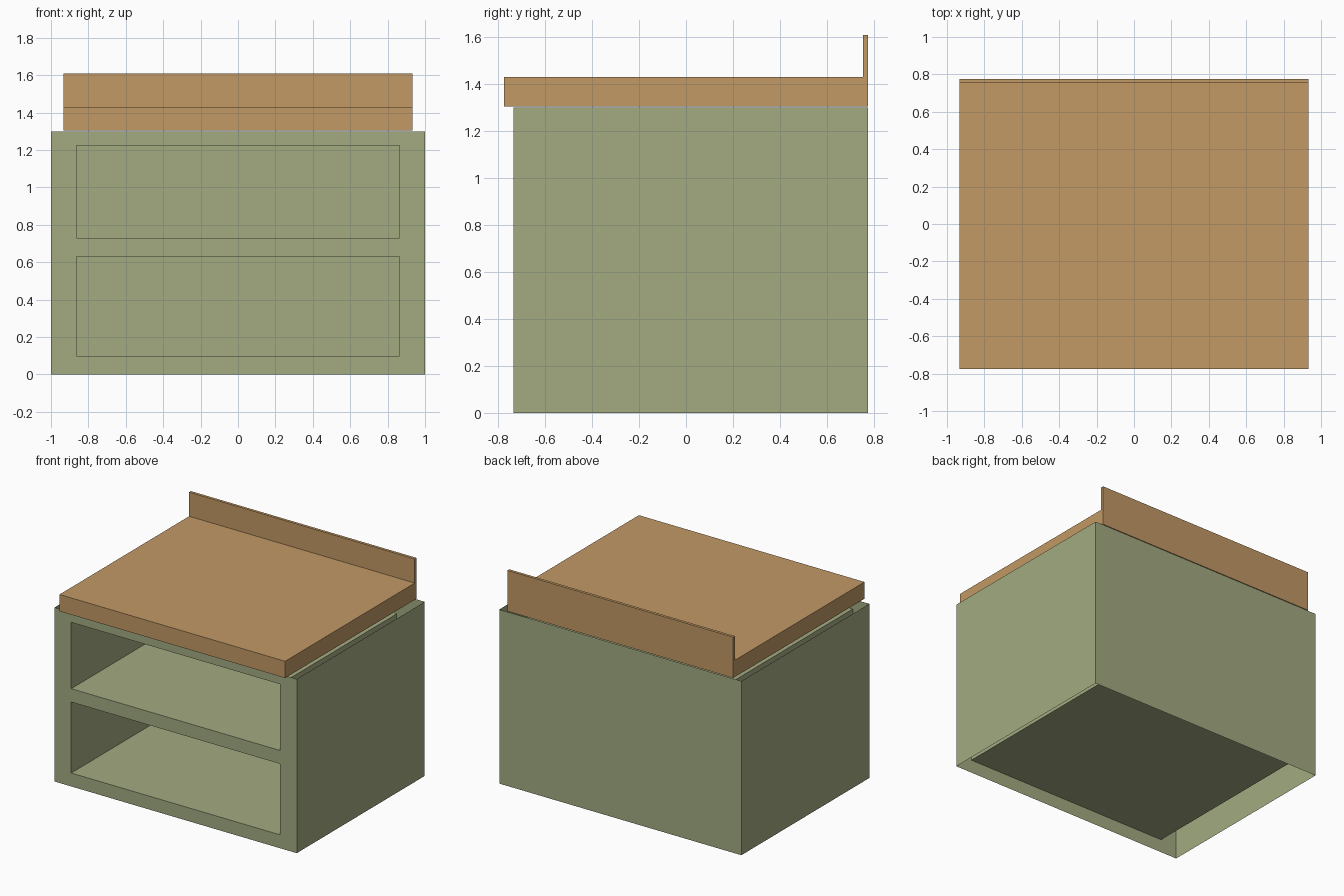
import bpy, bmesh

if "Cube" in bpy.data.objects:
    bpy.data.objects.remove(bpy.data.objects["Cube"])


def material(name, color):
    m = bpy.data.materials.new(name)
    m.diffuse_color = (*color, 1)
    m.use_nodes = True
    m.node_tree.nodes["Principled BSDF"].inputs["Base Color"].default_value = m.diffuse_color
    return m


green = material("sage green", (0.366, 0.407, 0.220))
wood = material("light wood", (0.539, 0.319, 0.130))


def finish(name, bm, mat):
    bmesh.ops.remove_doubles(bm, verts=bm.verts, dist=1e-5)
    bmesh.ops.recalc_face_normals(bm, faces=bm.faces)
    mesh = bpy.data.meshes.new(name)
    bm.to_mesh(mesh)
    bm.free()
    mesh.materials.append(mat)
    obj = bpy.data.objects.new(name, mesh)
    bpy.context.collection.objects.link(obj)
    return obj


def quad(bm, *pts):
    bm.faces.new([bm.verts.new(p) for p in pts])


FRONT, BACK, TOP = -0.735, 0.775, 1.30
SHELF_BACK = 0.645
xs = [-1, -0.863, 0.863, 1]
zs = [0, 0.10, 0.63, 0.73, 1.225, TOP]

# Cabinet: thin walls, open above and below, with two recessed compartments
bm = bmesh.new()
for i in range(3):
    for j in range(5):
        x0, x1, z0, z1 = xs[i], xs[i + 1], zs[j], zs[j + 1]
        if i == 1 and j in (1, 3):
            a, b = FRONT, SHELF_BACK
            quad(bm, (x0, b, z0), (x1, b, z0), (x1, b, z1), (x0, b, z1))
            quad(bm, (x0, a, z0), (x1, a, z0), (x1, b, z0), (x0, b, z0))
            quad(bm, (x0, b, z1), (x1, b, z1), (x1, a, z1), (x0, a, z1))
            quad(bm, (x0, a, z0), (x0, b, z0), (x0, b, z1), (x0, a, z1))
            quad(bm, (x1, b, z0), (x1, a, z0), (x1, a, z1), (x1, b, z1))
        else:
            quad(bm, (x0, FRONT, z0), (x1, FRONT, z0), (x1, FRONT, z1), (x0, FRONT, z1))
# Outer side and back walls share the vertices of the front grid
for j in range(5):
    z0, z1 = zs[j], zs[j + 1]
    quad(bm, (1, FRONT, z0), (1, BACK, z0), (1, BACK, z1), (1, FRONT, z1))
    quad(bm, (1, BACK, z0), (-1, BACK, z0), (-1, BACK, z1), (1, BACK, z1))
    quad(bm, (-1, BACK, z0), (-1, FRONT, z0), (-1, FRONT, z1), (-1, BACK, z1))
finish("cabinet", bm, green)

# Countertop with upright backsplash: L-shaped profile extruded along x
profile = [(-0.775, 1.305), (0.775, 1.305), (0.775, 1.61),
           (0.754, 1.61), (0.754, 1.43), (-0.775, 1.43)]
bm = bmesh.new()
face = bm.faces.new([bm.verts.new((-0.932, y, z)) for y, z in profile])
ext = bmesh.ops.extrude_face_region(bm, geom=[face], use_keep_orig=True)
verts = [v for v in ext["geom"] if isinstance(v, bmesh.types.BMVert)]
bmesh.ops.translate(bm, verts=verts, vec=(1.864, 0, 0))
finish("countertop", bm, wood)
